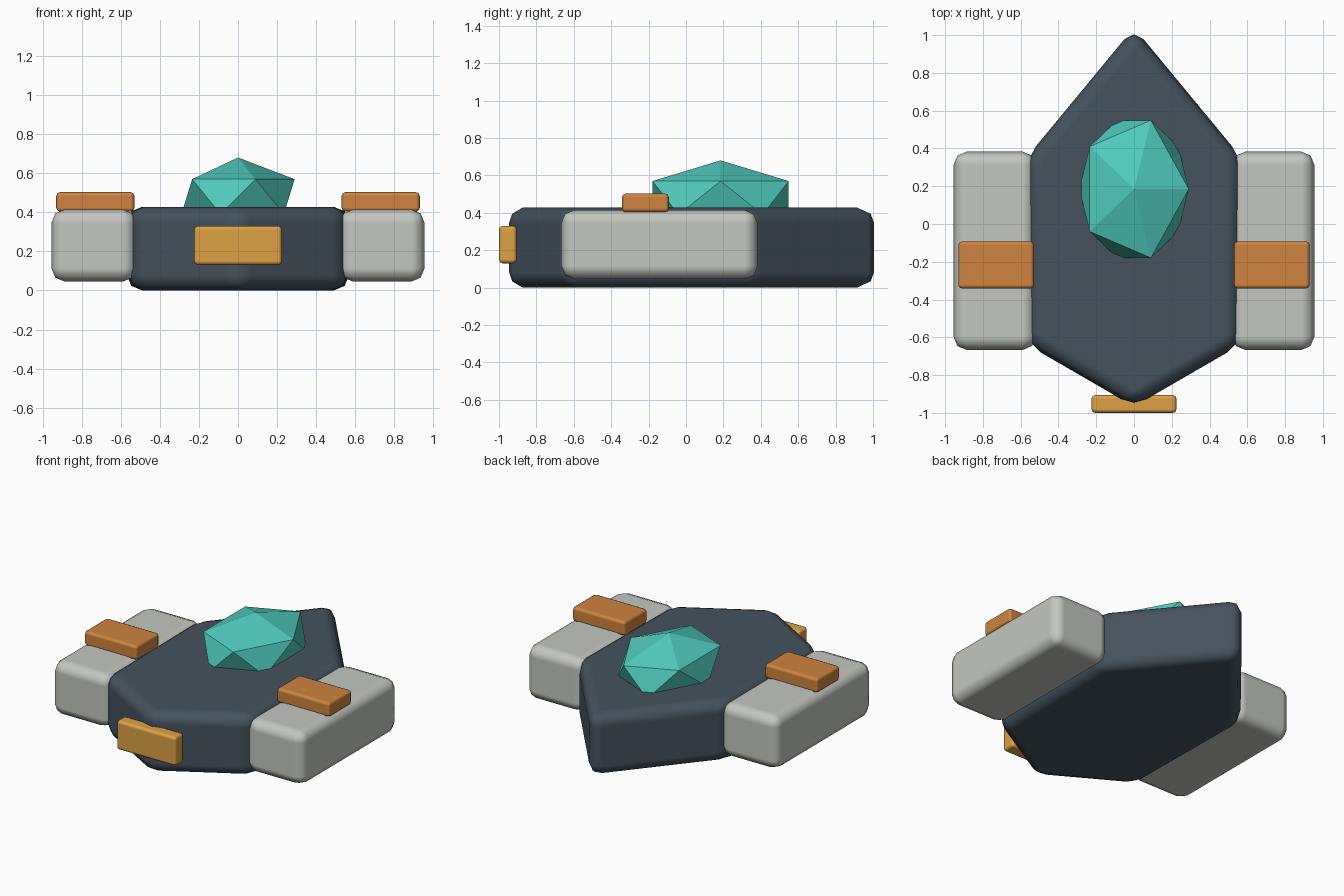
import bpy, bmesh

if "Cube" in bpy.data.objects:
    bpy.data.objects.remove(bpy.data.objects["Cube"])


def material(name, rgb):
    m = bpy.data.materials.new(name)
    m.diffuse_color = (*rgb, 1)
    m.use_nodes = True
    m.node_tree.nodes["Principled BSDF"].inputs["Base Color"].default_value = m.diffuse_color
    return m


NAVY = material("navy", (0.06, 0.085, 0.11))
PALE = material("pale", (0.55, 0.57, 0.53))
ORANGE = material("orange", (0.62, 0.23, 0.05))
AMBER = material("amber", (0.72, 0.36, 0.06))
TEAL = material("teal", (0.08, 0.60, 0.51))


def prism(name, outline, z0, z1, mat, bevel):
    """Extrude an outline upwards and round all its edges."""
    bm = bmesh.new()
    face = bm.faces.new([bm.verts.new((x, y, z0)) for x, y in outline])
    ext = bmesh.ops.extrude_face_region(bm, geom=[face])
    for v in ext["geom"]:
        if isinstance(v, bmesh.types.BMVert):
            v.co.z = z1
    bmesh.ops.recalc_face_normals(bm, faces=bm.faces)
    mesh = bpy.data.meshes.new(name)
    bm.to_mesh(mesh)
    bm.free()
    mesh.materials.append(mat)
    ob = bpy.data.objects.new(name, mesh)
    bpy.context.collection.objects.link(ob)
    mod = ob.modifiers.new("round", "BEVEL")
    mod.width = bevel
    mod.segments = 2
    mod.limit_method = 'NONE'
    mod.harden_normals = True
    mesh.shade_smooth()
    return ob


def box(name, x0, x1, y0, y1, z0, z1, mat, bevel):
    return prism(name, [(x0, y0), (x1, y0), (x1, y1), (x0, y1)], z0, z1, mat, bevel)


# Pointed six-sided hull
prism("hull", [(0, 1.04), (-0.57, 0.35), (-0.56, -0.642), (0, -0.966),
               (0.56, -0.642), (0.57, 0.35)], 0, 0.428, NAVY, 0.08)

# Side pods with a raised block on each
for side, s in (("left", -1), ("right", 1)):
    xs = sorted((s * 0.52, s * 0.955))
    box(side + "_pod", *xs, -0.667, 0.383, 0.045, 0.415, PALE, 0.07)
    xs = sorted((s * 0.53, s * 0.93))
    box(side + "_pod_block", *xs, -0.342, -0.092, 0.403, 0.503, ORANGE, 0.02)

# Plate across the blunt end
box("end_plate", -0.225, 0.225, -1.0, -0.905, 0.13, 0.33, AMBER, 0.02)

# Faceted canopy
bpy.ops.mesh.primitive_ico_sphere_add(subdivisions=1, radius=1, location=(0, 0.185, 0.48))
canopy = bpy.context.object
canopy.name = "canopy"
canopy.scale = (0.324, 0.428, 0.2)
canopy.data.materials.append(TEAL)
